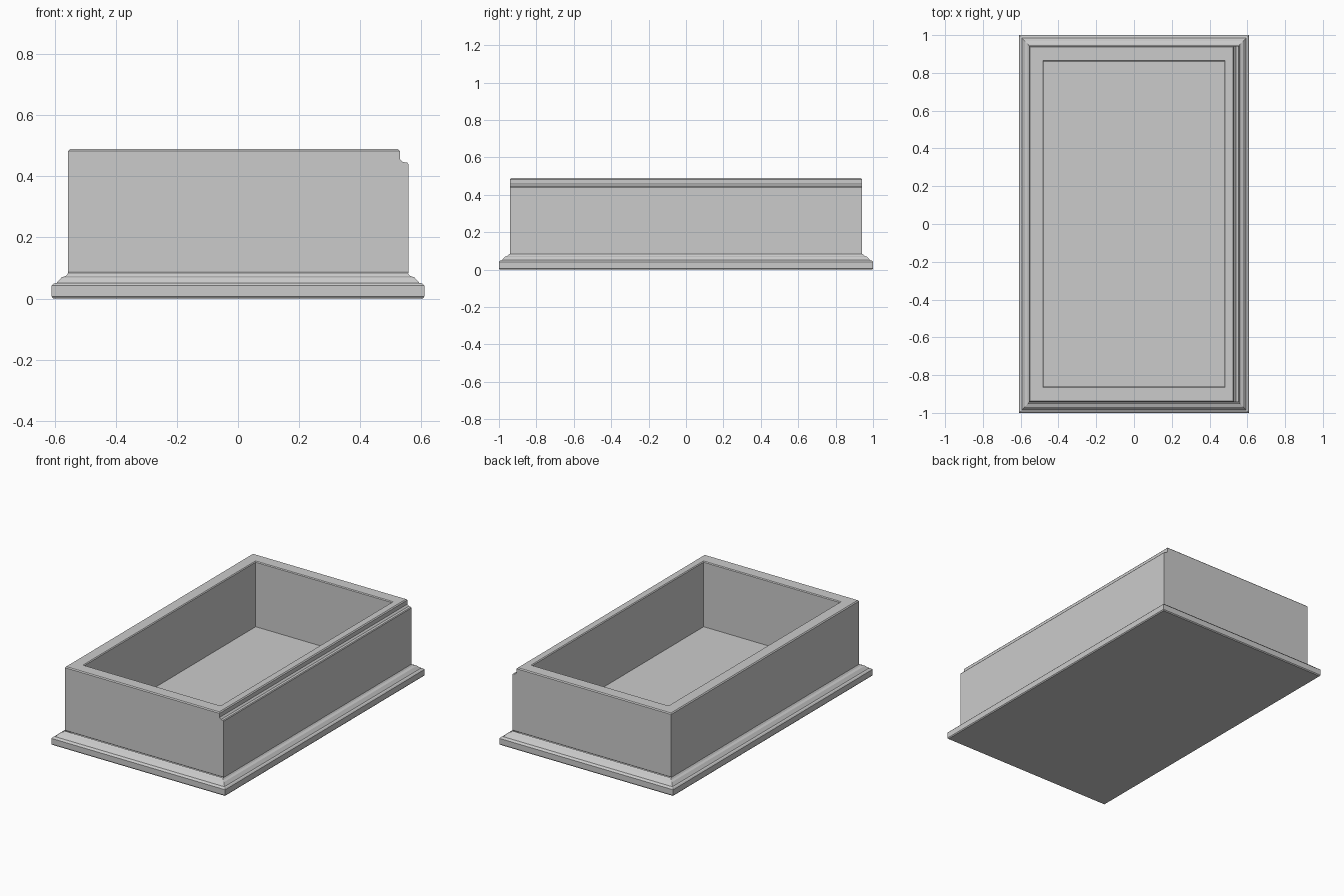
import bpy, bmesh

if "Cube" in bpy.data.objects:
    bpy.data.objects.remove(bpy.data.objects["Cube"])


def loft(name, rings, cap_first=False, cap_last=False):
    """Stack rectangular rings (x_left, x_right, half_y, z) into a shell."""
    bm = bmesh.new()
    loops = [[bm.verts.new(p) for p in ((l, -y, z), (r, -y, z), (r, y, z), (l, y, z))]
             for l, r, y, z in rings]
    for a, b in zip(loops, loops[1:]):
        for i in range(4):
            j = (i + 1) % 4
            bm.faces.new((a[i], a[j], b[j], b[i]))
    if cap_first:
        bm.faces.new(loops[0][::-1])
    if cap_last:
        bm.faces.new(loops[-1])
    mesh = bpy.data.meshes.new(name)
    bm.to_mesh(mesh)
    bm.free()
    obj = bpy.data.objects.new(name, mesh)
    bpy.context.collection.objects.link(obj)
    return obj


# Stepped base moulding: (inset from the outer edge, height)
profile = [(0.005, 0), (0, 0.006), (0, 0.042), (0.007, 0.049), (0.016, 0.051),
           (0.032, 0.069), (0.046, 0.074), (0.054, 0.083)]
loft("base_moulding", [(-0.61 + d, 0.61 - d, 1 - d, z) for d, z in profile], cap_first=True)

# Open box: outer walls, rebate along the right top edge, rim, cavity and floor
X, Y = 0.556, 0.942
loft("box_walls", [
    (-X, 0.558, Y - 0.002, 0.083),
    (-X, 0.558, Y, 0.090),
    (-X, 0.558, Y, 0.440),
    (-X, 0.554, Y, 0.445),      # rebate ledge
    (-X, 0.540, Y, 0.447),
    (-X, 0.530, Y, 0.457),      # rebate wall
    (-X, 0.530, Y, 0.483),
    (-X + 0.006, 0.524, Y - 0.006, 0.489),   # rim
    (-0.483, 0.483, 0.865, 0.489),
    (-0.478, 0.478, 0.860, 0.484),           # cavity
    (-0.478, 0.478, 0.860, 0.075),
], cap_last=True)
